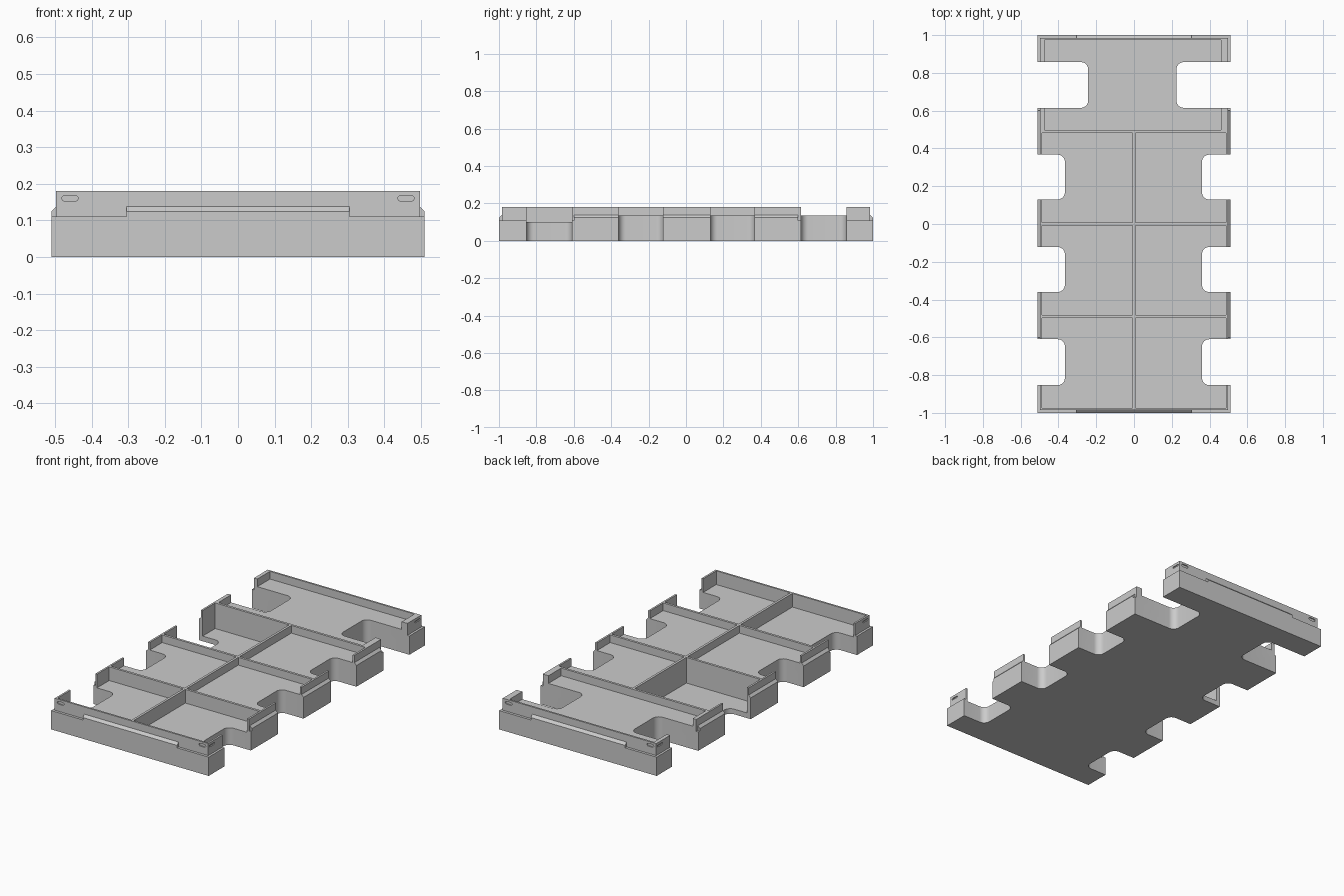
import bpy, bmesh, math
from mathutils import Vector

cube = bpy.data.objects.get("Cube")
if cube:
    bpy.data.objects.remove(cube, do_unlink=True)

grey = bpy.data.materials.new("light grey plastic")
grey.use_nodes = True
grey.diffuse_color = (0.6, 0.6, 0.6, 1)
grey.node_tree.nodes["Principled BSDF"].inputs["Base Color"].default_value = (0.6, 0.6, 0.6, 1)


def make(name, bm):
    bmesh.ops.recalc_face_normals(bm, faces=bm.faces)
    me = bpy.data.meshes.new(name)
    bm.to_mesh(me)
    bm.free()
    ob = bpy.data.objects.new(name, me)
    ob.data.materials.append(grey)
    bpy.context.collection.objects.link(ob)
    return ob


def prism(name, points, offset):
    """Extrude a closed outline of 3D points along an offset."""
    bm = bmesh.new()
    face = bm.faces.new([bm.verts.new(p) for p in points])
    new = bmesh.ops.extrude_face_region(bm, geom=[face])["geom"]
    verts = [v for v in new if isinstance(v, bmesh.types.BMVert)]
    bmesh.ops.translate(bm, verts=verts, vec=offset)
    return make(name, bm)


def box(name, x0, x1, y0, y1, z0, z1):
    outline = [(x0, y0, z0), (x1, y0, z0), (x1, y1, z0), (x0, y1, z0)]
    return prism(name, outline, (0, 0, z1 - z0))


def combine(target, other, operation):
    mod = target.modifiers.new(operation, "BOOLEAN")
    mod.operation = operation
    mod.solver = "EXACT"
    mod.object = other
    bpy.context.view_layer.objects.active = target
    bpy.ops.object.modifier_apply(modifier=mod.name)
    bpy.data.objects.remove(other, do_unlink=True)


def arc(cx, cy, r, a0, a1, n=8):
    return [(cx + r * math.cos(math.radians(a0 + (a1 - a0) * i / n)),
             cy + r * math.sin(math.radians(a0 + (a1 - a0) * i / n))) for i in range(n + 1)]


# Tray block: full-size base with an inset upper rim
W, L, STEP, TOP = 0.51, 1.0, 0.11, 0.18
RIM_X, RIM_Y = 0.497, 0.985
bm = bmesh.new()
rings = []
for hx, hy, z in [(W, L, 0), (W, L, STEP), (RIM_X, RIM_Y, STEP), (RIM_X, RIM_Y, TOP)]:
    rings.append([bm.verts.new((sx * hx, sy * hy, z))
                  for sx, sy in [(-1, -1), (1, -1), (1, 1), (-1, 1)]])
for a, b in zip(rings, rings[1:]):
    for i in range(4):
        j = (i + 1) % 4
        bm.faces.new([a[i], a[j], b[j], b[i]])
bm.faces.new(rings[0])
bm.faces.new(rings[-1])
tray = make("tray", bm)

# Chamfered snap ridges on the four sides of the rim
ridge = [(-0.006, 0.10), (0, 0.10), (0, 0.124), (1, 0.138), (1.4, 0.138), (1.4, 0.10)]
ridge = ridge[1:]
for s in (-1, 1):
    side = [(s * (W - 0.013 * d), -0.6, z) for d, z in ridge]
    combine(tray, prism("side_ridge", side, (0, 1.2, 0)), "UNION")
    end = [(-0.305, s * (L - 0.015 * d), z) for d, z in ridge]
    combine(tray, prism("end_ridge", end, (0.61, 0, 0)), "UNION")

# Compartments: x range, y range, floor height
T, IN = 0.007, 0.486
pockets = [
    (-IN, -T, -0.974, -0.49 - T, 0.10), (T, IN, -0.974, -0.49 - T, 0.10),
    (-IN, -T, -0.49 + T, -T, 0.135), (T, IN, -0.49 + T, -T, 0.135),
    (-IN, -T, T, 0.49 - T, 0.03), (T, IN, T, 0.49 - T, 0.135),
    (-0.475, 0.46, 0.49 + T, 0.974, 0.135),
]
for x0, x1, y0, y1, floor in pockets:
    combine(tray, box("pocket", x0, x1, y0, y1, floor, 0.3), "DIFFERENCE")

# Rounded side notches: y range, depth on the right and left edges
R = 0.038
notches = [(-0.853, -0.61, 0.36, 0.366), (-0.36, -0.122, 0.36, 0.366),
           (0.13, 0.367, 0.36, 0.366), (0.615, 0.857, 0.225, 0.243)]
for y0, y1, right, left in notches:
    for s, x in ((1, right), (-1, left)):
        pts = [(0.7, y1)] + arc(x + R, y1 - R, R, 90, 180) + arc(x + R, y0 + R, R, 180, 270) + [(0.7, y0)]
        cutter = prism("notch", [(s * px, py, -0.1) for px, py in pts], (0, 0, 0.5))
        combine(tray, cutter, "DIFFERENCE")

# Small pill-shaped recesses near the rim corners
pill = arc(0.014, 0, 0.008, -90, 90) + arc(-0.014, 0, 0.008, 90, 270)
small = arc(0.018, 0, 0.005, -90, 90) + arc(-0.018, 0, 0.005, 90, 270)
for sx in (-1, 1):
    for sy in (-1, 1):
        face = [(sx * 0.459 + u, sy * (RIM_Y - 0.006), 0.16 + v) for u, v in pill]
        combine(tray, prism("end_recess", face, (0, sy * 0.05, 0)), "DIFFERENCE")
        face = [(sx * (RIM_X - 0.006), sy * 0.95 + u, 0.16 + v) for u, v in small]
        combine(tray, prism("side_recess", face, (sx * 0.05, 0, 0)), "DIFFERENCE")

# Smooth fillets, crisp edges
bpy.ops.object.select_all(action="DESELECT")
tray.select_set(True)
bpy.context.view_layer.objects.active = tray
bpy.ops.object.shade_smooth_by_angle(angle=math.radians(30))
